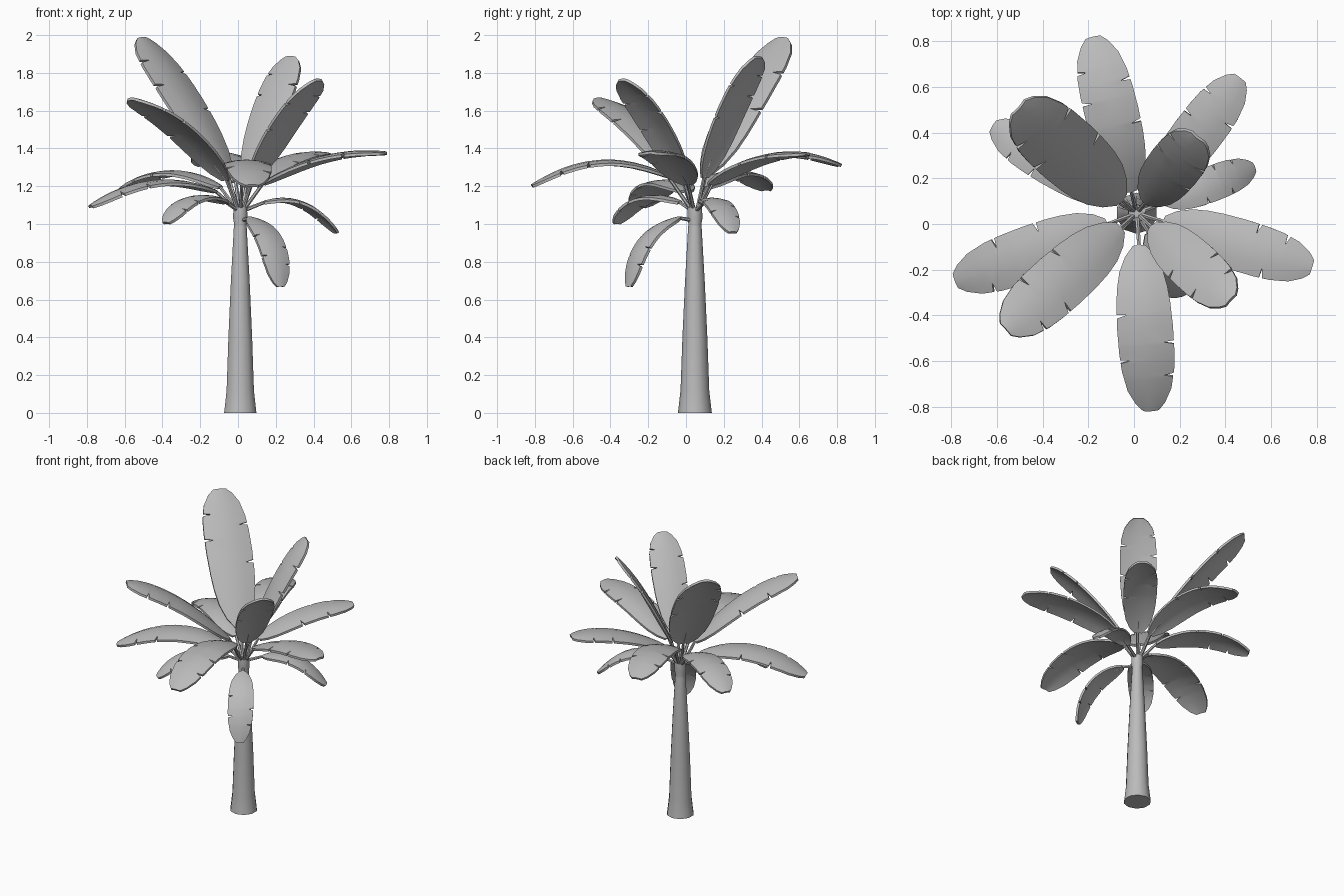
import bpy, bmesh, math
from mathutils import Vector

cube = bpy.data.objects.get("Cube")
if cube:
    bpy.data.objects.remove(cube, do_unlink=True)

# Single matte grey for the whole tree
GREY = (0.5, 0.5, 0.5, 1)
grey = bpy.data.materials.new("plain_grey")
grey.use_nodes = True
grey.diffuse_color = GREY
grey.node_tree.nodes["Principled BSDF"].inputs["Base Color"].default_value = GREY

AXIS = Vector((0.012, 0.047, 0))


def finish(name, bm):
    """Turn a bmesh into a smooth-shaded object with crisp rims."""
    bmesh.ops.recalc_face_normals(bm, faces=bm.faces[:])
    mesh = bpy.data.meshes.new(name)
    bm.to_mesh(mesh)
    bm.free()
    mesh.materials.append(grey)
    obj = bpy.data.objects.new(name, mesh)
    bpy.context.collection.objects.link(obj)
    bpy.ops.object.select_all(action="DESELECT")
    obj.select_set(True)
    bpy.context.view_layer.objects.active = obj
    bpy.ops.object.shade_smooth_by_angle(angle=math.radians(45))


def tube(name, rings, sides):
    """Capped tube through (centre, radius, u, v) rings."""
    bm = bmesh.new()
    loops = []
    for centre, r, u, v in rings:
        angles = [math.tau * (i + 0.5) / sides for i in range(sides)]
        loops.append([bm.verts.new(centre + r * (math.cos(a) * u + math.sin(a) * v))
                      for a in angles])
    for a, b in zip(loops, loops[1:]):
        for i in range(sides):
            j = (i + 1) % sides
            bm.faces.new((a[i], a[j], b[j], b[i]))
    bm.faces.new(loops[0])
    bm.faces.new(loops[-1])
    finish(name, bm)


# Trunk with flared foot and a small crown collar
X, Y = Vector((1, 0, 0)), Vector((0, 1, 0))
trunk = [(0, .09), (.04, .085), (.12, .076), (.4, .066), (.7, .052),
         (.98, .036), (1.0, .034), (1.03, .04), (1.09, .038)]
tube("trunk", [(AXIS + Vector((0, 0, z)), r, X, Y) for z, r in trunk], 10)

# Blade half-width along its length, relative to a blade of unit length
WIDTH = [(0, .036), (.06, .086), (.15, .125), (.25, .145), (.35, .155), (.5, .161),
         (.65, .159), (.76, .151), (.88, .126), (.96, .084), (1, .045)]
NOTCHES = {1: (.6, .8), -1: (.42, .7)}
GAP = 0.011
THICKNESS = 0.015
COLUMNS = (-1, -.5, 0, .5, 1)


def half_width(t):
    for (t0, w0), (t1, w1) in zip(WIDTH, WIDTH[1:]):
        if t <= t1:
            return w0 + (w1 - w0) * (t - t0) / (t1 - t0)


def leaf(index, tip, base_part, z_base, z_mid, mid_part=0.5):
    """Arching torn blade plus the stalk that joins it to the crown."""
    tip = Vector(tip)
    flat = Vector((tip.x, tip.y, 0)) - AXIS
    side = Vector((-flat.y, flat.x, 0)).normalized()
    base = AXIS + flat * base_part + Vector((0, 0, z_base))
    mid = AXIS + flat * (base_part + (1 - base_part) * mid_part) + Vector((0, 0, z_mid))
    length = (mid - base).length + (tip - mid).length
    bend = 2 * mid - (base + tip) / 2

    def spine(t):
        return base * (1 - t) ** 2 + bend * 2 * t * (1 - t) + tip * t * t

    def up(t):
        tangent = (bend - base) * (1 - t) + (tip - bend) * t
        return tangent.cross(side).normalized()

    # Rows: outline stations and three rows for every tear
    apexes = [(s, t) for s, places in NOTCHES.items() for t in places]
    rows = [t for t, w in WIDTH]
    for s, t in apexes:
        rows += [t - GAP, t, t + GAP]
    bm = bmesh.new()
    top, bottom = [], []
    for t in sorted(rows):
        w = half_width(t) * length
        upper, lower = [], []
        for c in COLUMNS:
            tt, cc = (t - 0.007, c * 0.62) if (c, t) in apexes else (t, c)
            point = spine(tt) + side * (w * cc) - up(tt) * (0.16 * w * cc * cc)
            upper.append(bm.verts.new(point))
            lower.append(bm.verts.new(point - up(tt) * THICKNESS))
        top.append(upper)
        bottom.append(lower)

    # Upper and lower skins, then the rim all the way round
    for grid in (top, bottom):
        for a, b in zip(grid, grid[1:]):
            for i in range(len(COLUMNS) - 1):
                bm.faces.new((a[i], a[i + 1], b[i + 1], b[i]))

    def outline(grid):
        return (grid[0] + [r[-1] for r in grid[1:-1]]
                + grid[-1][::-1] + [r[0] for r in grid[-2:0:-1]])

    a, b = outline(top), outline(bottom)
    for i in range(len(a)):
        bm.faces.new((a[i - 1], a[i], b[i], b[i - 1]))
    finish(f"leaf_blade_{index}", bm)

    # Stalk, tapering out under the start of the blade
    root = AXIS + flat.normalized() * 0.015 + Vector((0, 0, min(1.07, z_base - 0.02)))
    path = [(root, .011), (spine(0) - up(0) * .008, .009), (spine(.12) - up(.12) * .012, .006)]
    normal = (base - root).normalized().cross(side)
    tube(f"leaf_stalk_{index}", [(p, r, side, normal) for p, r in path], 6)


# Tip position, where the blade starts along its run, base height, middle height
LEAVES = [
    ((-.18, .82, 1.32), .12, 1.23, 1.38),
    ((-.50, .505, 1.99), .12, 1.27, 1.68),
    ((.275, .375, 1.89), .13, 1.25, 1.63),
    ((.42, -.33, 1.77), .15, 1.25, 1.56),
    ((-.56, -.46, 1.67), .12, 1.24, 1.525),
    ((.78, -.19, 1.385), .15, 1.22, 1.362),
    ((-.785, -.25, 1.10), .16, 1.18, 1.232),
    ((-.385, -.375, 1.01), .18, 1.12, 1.145, .56),
    ((.075, -.82, 1.21), .16, 1.26, 1.34),
    ((.53, .25, .96), .23, 1.12, 1.12, .52),
    ((.23, -.31, .67), .24, 1.04, .92, .68),
    ((.465, .64, 1.38), .13, 1.22, 1.355),
    ((-.62, .43, 1.19), .16, 1.20, 1.285),
]
for n, spec in enumerate(LEAVES, 1):
    leaf(n, *spec)
